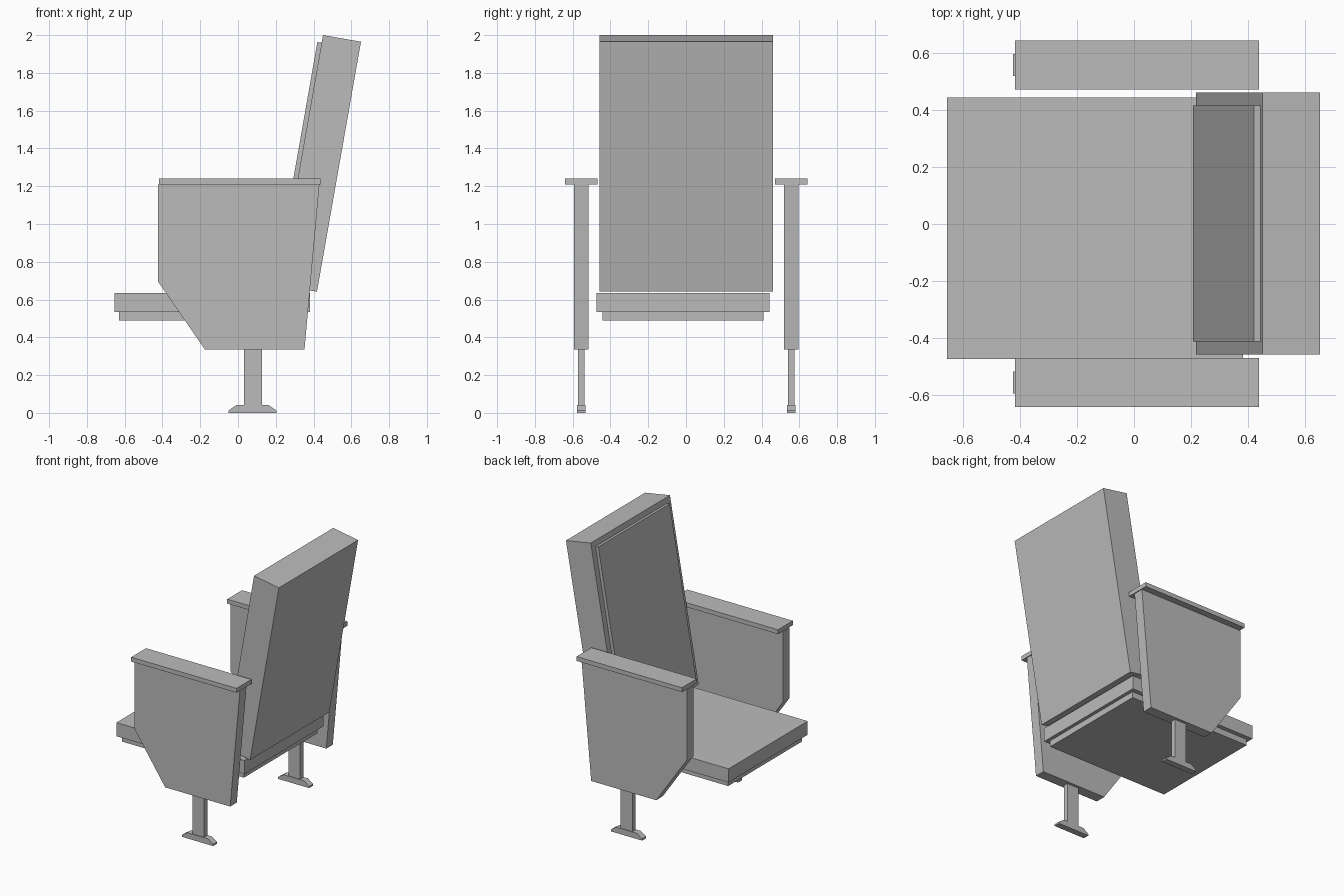
import bpy
import bmesh

cube = bpy.data.objects.get("Cube")
if cube:
    bpy.data.objects.remove(cube, do_unlink=True)

grey = bpy.data.materials.new("plain grey")
grey.use_nodes = True
colour = (0.5, 0.5, 0.5, 1)
grey.diffuse_color = colour
grey.node_tree.nodes["Principled BSDF"].inputs["Base Color"].default_value = colour


def slab(name, profile, y0, y1):
    """Extrude a side profile of (x, z) points from y0 to y1."""
    bm = bmesh.new()
    face = bm.faces.new([bm.verts.new((x, y0, z)) for x, z in profile])
    moved = bmesh.ops.extrude_face_region(bm, geom=[face])["geom"]
    verts = [v for v in moved if isinstance(v, bmesh.types.BMVert)]
    bmesh.ops.translate(bm, verts=verts, vec=(0, y1 - y0, 0))
    bmesh.ops.recalc_face_normals(bm, faces=bm.faces)
    mesh = bpy.data.meshes.new(name)
    bm.to_mesh(mesh)
    bm.free()
    mesh.materials.append(grey)
    obj = bpy.data.objects.new(name, mesh)
    bpy.context.collection.objects.link(obj)
    return obj


def rect(x0, x1, z0, z1):
    return [(x0, z0), (x1, z0), (x1, z1), (x0, z1)]


# Seat cushion and the thinner base board beneath it
slab("seat_cushion", rect(-0.655, 0.382, 0.535, 0.635), -0.473, 0.443)
slab("seat_base", rect(-0.63, 0.357, 0.49, 0.535), -0.441, 0.411)

# Reclined backrest with a thin raised pad on its front
slab("backrest", [(0.217, 0.675), (0.418, 0.642), (0.651, 1.965), (0.45, 2.0)],
     -0.457, 0.46)
slab("backrest_pad", [(0.206, 0.744), (0.231, 0.74), (0.445, 1.959), (0.42, 1.963)],
     -0.411, 0.415)

# Side panels, armrests, legs and feet
panel = [(-0.423, 1.21), (-0.423, 0.695), (-0.175, 0.335), (0.352, 0.335), (0.431, 1.21)]
foot = [(-0.05, 0), (0.203, 0), (0.203, 0.013), (0.161, 0.042), (-0.008, 0.042), (-0.05, 0.013)]
parts = [
    ("side_panel", panel, 0.038),
    ("armrest", rect(-0.417, 0.437, 1.21, 1.242), 0.086),
    ("leg", rect(0.032, 0.127, 0.042, 0.335), 0.018),
    ("foot", foot, 0.023),
]
for side, centre in (("left", 0.557), ("right", -0.555)):
    for name, profile, half in parts:
        slab(f"{side}_{name}", profile, centre - half, centre + half)
